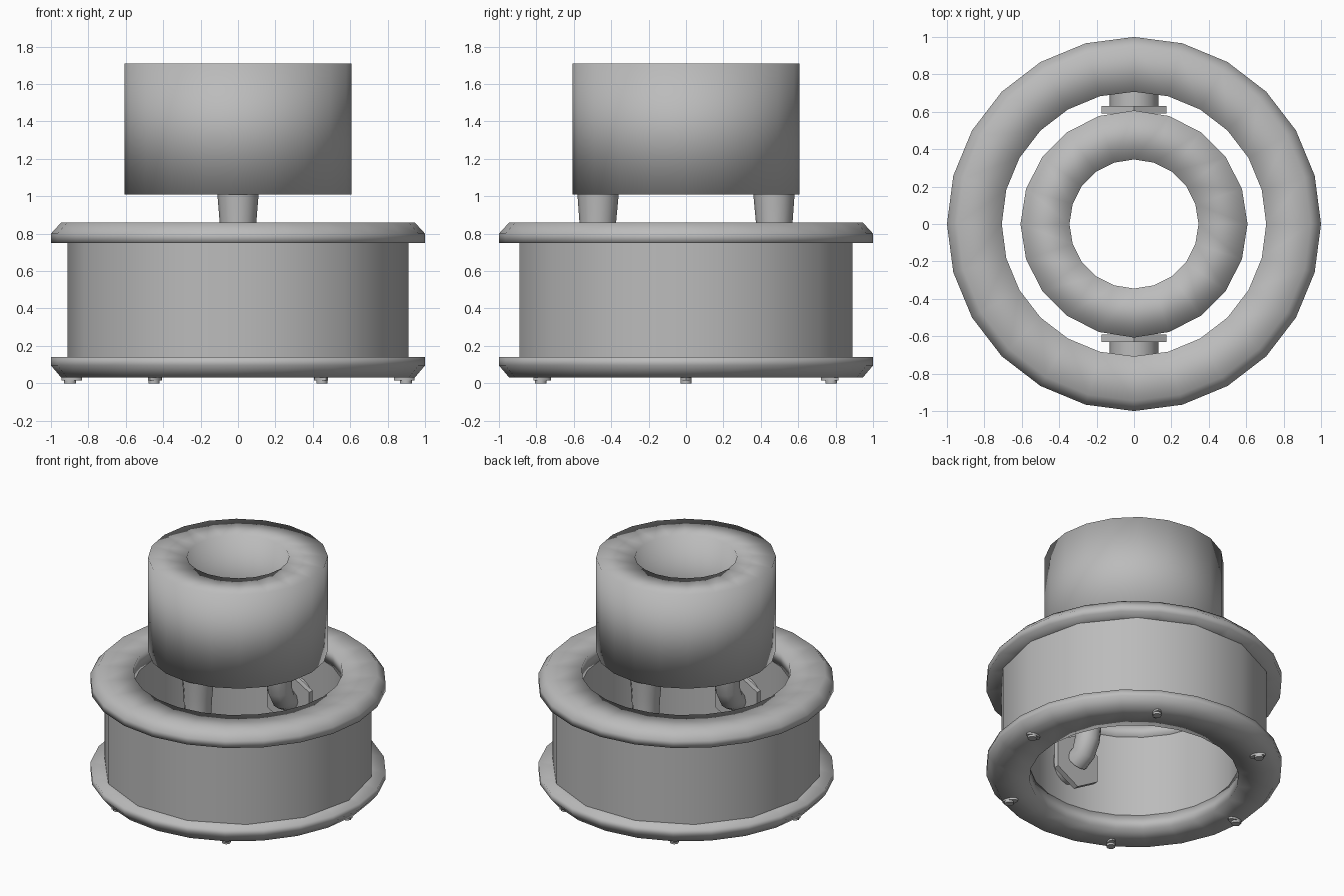
import bpy, bmesh, math
from mathutils import Vector

if "Cube" in bpy.data.objects:
    bpy.data.objects.remove(bpy.data.objects["Cube"])

grey = bpy.data.materials.new("plain grey")
grey.diffuse_color = (0.5, 0.5, 0.5, 1)
grey.use_nodes = True
grey.node_tree.nodes["Principled BSDF"].inputs["Base Color"].default_value = grey.diffuse_color


def finish(name, bm, angle=180):
    bmesh.ops.recalc_face_normals(bm, faces=bm.faces)
    me = bpy.data.meshes.new(name)
    bm.to_mesh(me)
    bm.free()
    me.materials.append(grey)
    ob = bpy.data.objects.new(name, me)
    bpy.context.collection.objects.link(ob)
    bpy.ops.object.select_all(action='DESELECT')
    ob.select_set(True)
    bpy.context.view_layer.objects.active = ob
    if angle == 180:
        bpy.ops.object.shade_smooth()
    elif angle:
        bpy.ops.object.shade_smooth_by_angle(angle=math.radians(angle))
    return ob


def loft(bm, rings, closed=False):
    """Skin a list of equal-length rings of points."""
    vs = [[bm.verts.new(p) for p in r] for r in rings]
    n = len(vs[0])
    pairs = list(zip(vs, vs[1:])) + ([(vs[-1], vs[0])] if closed else [])
    for a, b in pairs:
        for i in range(n):
            bm.faces.new((a[i], a[(i + 1) % n], b[(i + 1) % n], b[i]))
    if not closed:
        bm.faces.new(vs[0])
        bm.faces.new(vs[-1])


def circle(r, z, n):
    return [(r * math.cos(2 * math.pi * i / n), r * math.sin(2 * math.pi * i / n), z) for i in range(n)]


def lathe(name, profile, n, angle=180):
    bm = bmesh.new()
    loft(bm, [circle(r, z, n) for r, z in profile], closed=True)
    return finish(name, bm, angle)


def y_prism(name, r, n, y0, y1, z, angle):
    """Prism lying along y, with a corner pointing up."""
    bm = bmesh.new()
    ring = [(r * math.sin(2 * math.pi * i / n), r * math.cos(2 * math.pi * i / n) + z) for i in range(n)]
    loft(bm, [[(x, y, h) for x, h in ring] for y in (y0, y1)])
    return finish(name, bm, angle)


# flanges above and below the drum
lathe("top_flange", [(.707, .75), (.707, .86), (.945, .86), (1, .80), (1, .75)], 24)
lathe("bottom_flange", [(.707, .14), (.707, .03), (.945, .03), (1, .095), (1, .14)], 24)

# drum: fourteen-sided outside, round bore inside
lathe("drum_shell", [(.912, .14), (.912, .75), (.86, .75), (.86, .14)], 14, 30)
lathe("drum_bore", [(.72, .14), (.72, .75), (.709, .75), (.709, .14)], 24, 30)

# upper tube
lathe("upper_tube", [(.607, 1.01), (.607, 1.71), (.345, 1.71), (.345, 1.01)], 20)

# pivots and curved arms that carry the tube
PIVOT_Z = .42
arm_path = [(.47, 1.03, .112), (.472, .86, .098), (.475, .66, .088),
            (.49, .54, .085), (.53, .455, .08), (.60, PIVOT_Z, .08)]
for s, side in ((-1, "front"), (1, "back")):
    y_prism(side + "_pivot_pin", .13, 16, s * .62, s * .72, PIVOT_Z, 40)
    y_prism(side + "_pivot_plate", .2, 6, s * .59, s * .63, PIVOT_Z, 0)
    bm = bmesh.new()
    rings = []
    pts = [Vector((0, s * y, z)) for y, z, r in arm_path]
    for i, p in enumerate(pts):
        t = (pts[min(i + 1, len(pts) - 1)] - pts[max(i - 1, 0)]).normalized()
        u = Vector((1, 0, 0))
        v = t.cross(u)
        r = arm_path[i][2]
        rings.append([p + r * (u * math.cos(a) + v * math.sin(a))
                      for a in (2 * math.pi * k / 12 for k in range(12))])
    loft(bm, rings)
    finish(side + "_arm", bm, 40)

# six small feet under the bottom flange
for k in range(6):
    a = k * math.pi / 3
    d, t = Vector((math.cos(a), math.sin(a), 0)), Vector((-math.sin(a), math.cos(a), 0))
    for name, c, ru, rv, z0, z1 in (("foot_base", .888, .055, .03, .016, .04),
                                    ("foot_tip", .897, .032, .03, 0, .02)):
        bm = bmesh.new()
        loft(bm, [[d * (c + ru * math.cos(q)) + t * (rv * math.sin(q)) + Vector((0, 0, z))
                   for q in (2 * math.pi * j / 10 for j in range(10))] for z in (z0, z1)])
        finish(name, bm, 40)
